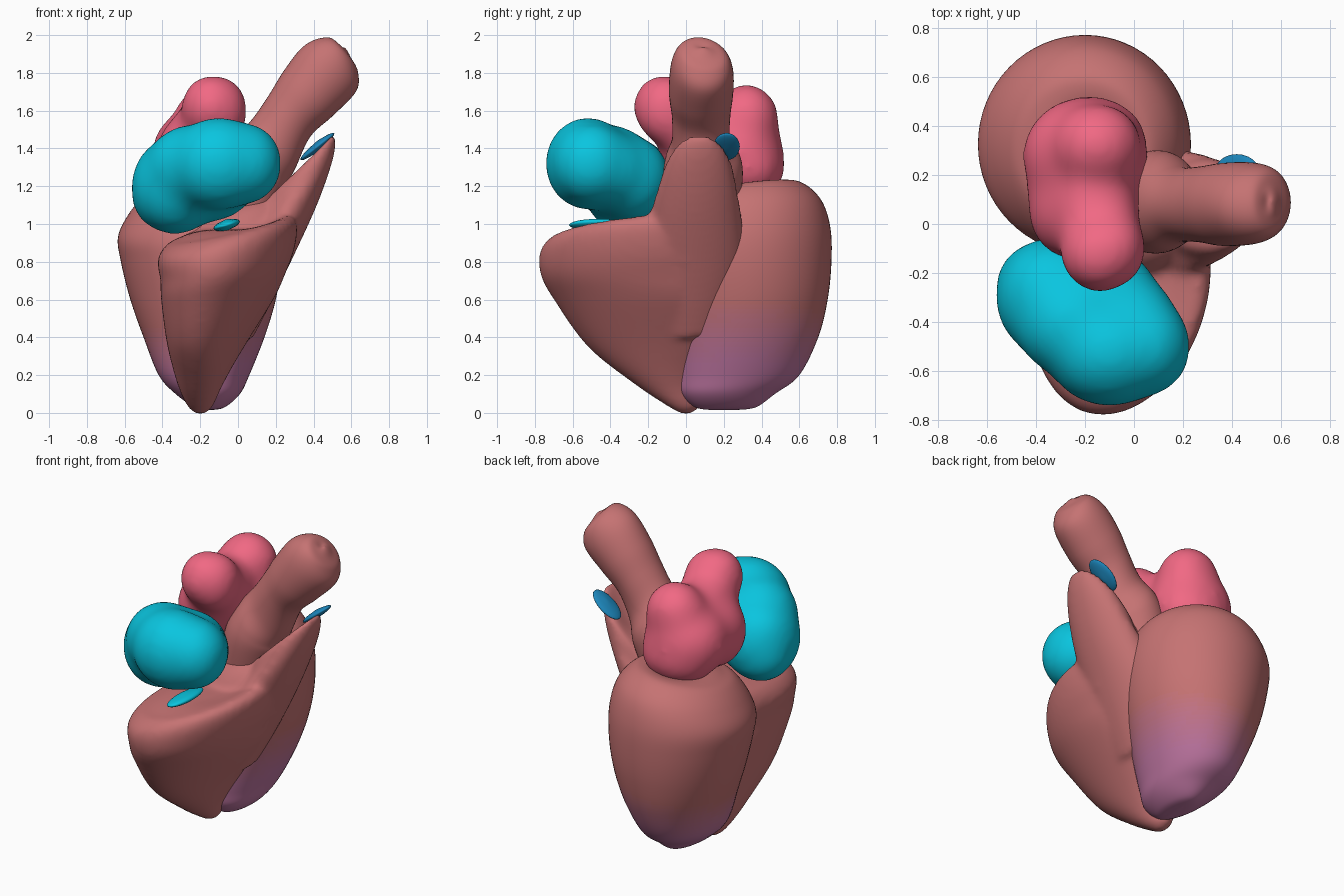
import bpy, bmesh, math
from mathutils import Matrix

FLESH, PURPLE = (0.56, 0.17, 0.17), (0.52, 0.18, 0.36)
CYAN, PINK, BLUE = (0.003, 0.56, 0.74), (0.88, 0.14, 0.23), (0.012, 0.24, 0.50)


def material(name, rgb):
    m = bpy.data.materials.new(name)
    m.diffuse_color = (*rgb, 1)
    return m


def finish(name, bm, mats):
    bmesh.ops.recalc_face_normals(bm, faces=bm.faces)
    for f in bm.faces:
        f.smooth = True
    me = bpy.data.meshes.new(name)
    bm.to_mesh(me)
    bm.free()
    for m in mats:
        me.materials.append(m)
    ob = bpy.data.objects.new(name, me)
    bpy.context.collection.objects.link(ob)
    return ob


def fuse(ob, iterations):
    r = ob.modifiers.new("fuse", 'REMESH')
    r.mode, r.voxel_size, r.use_smooth_shade = 'VOXEL', 0.02, True
    s = ob.modifiers.new("soften", 'SMOOTH')
    s.factor, s.iterations = 0.5, iterations


def spline(p0, p1, p2, p3, t):
    return 0.5 * (2 * p1 + (p2 - p0) * t + (2 * p0 - 5 * p1 + 4 * p2 - p3) * t * t
                  + (3 * p1 - p0 - 3 * p2 + p3) * t ** 3)


# Smooth closed loft; ring = cx, cy, z, half width x, half width y, x shear, tilt x, tilt y
def add_loft(bm, rings, seg=48, steps=6):
    rings = [tuple(r) + (0,) * (8 - len(r)) for r in rings]
    n = len(rings)
    dense = []
    for i in range(n - 1):
        q = [rings[max(0, min(n - 1, i + d))] for d in (-1, 0, 1, 2)]
        dense += [[spline(*c, s / steps) for c in zip(*q)] for s in range(steps)]
    dense.append(rings[-1])
    loops = []
    for cx, cy, z, a, b, k, sx, sy in dense:
        a, b = max(a, 0.003), max(b, 0.003)
        loop = []
        for j in range(seg):
            t = 2 * math.pi * j / seg
            dy = b * math.sin(t)
            dx = a * math.cos(t) + k * dy
            loop.append(bm.verts.new((cx + dx, cy + dy, z + sx * dx + sy * dy)))
        loops.append(loop)
    for lo, hi in zip(loops, loops[1:]):
        for j in range(seg):
            bm.faces.new((lo[j], lo[(j + 1) % seg], hi[(j + 1) % seg], hi[j]))
    bm.faces.new(loops[0])
    bm.faces.new(loops[-1])


def loft(name, ring_sets, mats, pick=None, seg=48, steps=6):
    bm = bmesh.new()
    for rings in ring_sets:
        add_loft(bm, rings, seg, steps)
    if pick:
        for f in bm.faces:
            f.material_index = pick(f.calc_center_median())
    return finish(name, bm, mats)


# Soft organic lump fused from ellipsoids (centre, radii)
def blob(name, parts, mat):
    bm = bmesh.new()
    for x, y, z, a, b, c in parts:
        bmesh.ops.create_icosphere(bm, subdivisions=4, radius=1.05,
                                   matrix=Matrix.Translation((x, y, z)) @ Matrix.Diagonal((a, b, c, 1)))
    fuse(finish(name, bm, [mat]), 80)


flesh = material("muscle", FLESH)

# Left ventricle, fading to purple near the apex
N = 12
fade = [material(f"muscle_fade_{i}", [p + (q - p) * i / (N - 1) for p, q in zip(FLESH, PURPLE)])
        for i in range(N)]


def apex_fade(p):
    return round((N - 1) * max(0, min(1, (0.55 - p.z + 0.2 * p.x) / 0.3)))


loft("left_ventricle", [[
    (-0.15, 0.20, 0.015, 0.01, 0.06),
    (-0.15, 0.21, 0.03, 0.08, 0.16),
    (-0.16, 0.22, 0.10, 0.17, 0.25),
    (-0.18, 0.27, 0.20, 0.24, 0.33),
    (-0.18, 0.31, 0.40, 0.32, 0.39),
    (-0.185, 0.325, 0.60, 0.385, 0.425),
    (-0.195, 0.325, 0.80, 0.425, 0.445),
    (-0.205, 0.325, 0.95, 0.43, 0.44, 0, 0.04, 0.06),
    (-0.20, 0.32, 1.08, 0.38, 0.40, 0, 0.08, 0.1),
    (-0.20, 0.31, 1.17, 0.30, 0.32, 0, 0.1, 0.12),
    (-0.20, 0.31, 1.195, 0.22, 0.23, 0, 0.1, 0.12),
    (-0.20, 0.31, 1.19, 0.10, 0.10)]], fade, apex_fade, seg=64, steps=8)

# Right ventricle, its slanted outflow, and the bridge under the aorta, fused
right = loft("right_ventricle", [[
    (-0.20, 0.00, -0.005, 0.02, 0.03),
    (-0.20, -0.01, 0.03, 0.065, 0.08),
    (-0.20, -0.08, 0.15, 0.12, 0.19),
    (-0.17, -0.16, 0.35, 0.20, 0.36, 0.1),
    (-0.11, -0.225, 0.60, 0.29, 0.475, 0.14),
    (-0.08, -0.26, 0.72, 0.325, 0.505, 0.12, 0.05),
    (-0.065, -0.265, 0.82, 0.355, 0.515, 0.12, 0.1),
    (-0.05, -0.26, 0.91, 0.36, 0.50, 0.12, 0.18, 0.04),
    (-0.04, -0.25, 0.965, 0.33, 0.455, 0.1, 0.2, 0.06),
    (-0.04, -0.25, 0.98, 0.27, 0.38, 0.1, 0.2, 0.08),
    (-0.04, -0.25, 0.97, 0.12, 0.18)], [
    (0.00, 0.02, 0.40, 0.08, 0.16),
    (0.07, 0.04, 0.72, 0.19, 0.27, 0, 0.2),
    (0.19, 0.05, 1.00, 0.235, 0.25, 0, 0.5),
    (0.28, 0.06, 1.16, 0.225, 0.21, 0, 0.85),
    (0.30, 0.07, 1.27, 0.215, 0.175, 0, 0.95),
    (0.30, 0.07, 1.27, 0.16, 0.13, 0, 0.95),
    (0.29, 0.07, 1.24, 0.04, 0.04, 0, 0.6)], [
    (-0.02, 0.00, 0.80, 0.30, 0.22),
    (0.00, 0.03, 0.98, 0.28, 0.24, 0, 0.1, 0.1),
    (0.02, 0.06, 1.10, 0.22, 0.20, 0, 0.2, 0.15),
    (0.02, 0.07, 1.14, 0.12, 0.10, 0, 0.2, 0.15)]], [flesh])
fuse(right, 8)

# Aorta with a wide root, a narrower waist and a slanted rounded end
loft("aorta", [[
    (0.03, 0.09, 1.06, 0.18, 0.19),
    (0.08, 0.09, 1.24, 0.18, 0.21, 0, -0.3),
    (0.13, 0.09, 1.34, 0.14, 0.20, 0, -0.8),
    (0.195, 0.08, 1.435, 0.115, 0.155, 0, -1.1),
    (0.275, 0.08, 1.575, 0.11, 0.155, 0, -1.0),
    (0.375, 0.08, 1.695, 0.13, 0.17, 0, -0.92),
    (0.485, 0.085, 1.82, 0.14, 0.165, 0, -0.85, -0.1),
    (0.545, 0.09, 1.895, 0.09, 0.13, 0, -1.0, -0.15),
    (0.555, 0.09, 1.925, 0.04, 0.06, 0, -1.0, -0.15),
    (0.556, 0.09, 1.935, 0.005, 0.005)]], [flesh])

# Atria
cyan = material("right_atrium", CYAN)
blob("right_atrium", [
    (-0.33, -0.30, 1.20, 0.23, 0.24, 0.25),
    (-0.25, -0.40, 1.30, 0.23, 0.22, 0.22),
    (-0.33, -0.28, 1.27, 0.21, 0.20, 0.18),
    (-0.10, -0.52, 1.32, 0.25, 0.22, 0.24),
    (0.04, -0.50, 1.32, 0.19, 0.20, 0.21),
    (-0.36, -0.24, 1.14, 0.20, 0.17, 0.18),
    (-0.13, -0.29, 1.24, 0.22, 0.20, 0.22),
    (-0.02, -0.39, 1.29, 0.19, 0.18, 0.19)], cyan)
blob("left_atrium", [
    (-0.14, -0.12, 1.62, 0.16, 0.16, 0.17),
    (-0.09, -0.10, 1.60, 0.14, 0.16, 0.18),
    (-0.16, 0.05, 1.50, 0.18, 0.22, 0.18),
    (-0.25, 0.06, 1.36, 0.18, 0.20, 0.22),
    (-0.20, 0.15, 1.36, 0.23, 0.22, 0.20),
    (-0.20, 0.28, 1.38, 0.25, 0.23, 0.23),
    (-0.18, 0.33, 1.30, 0.23, 0.19, 0.18),
    (-0.15, 0.32, 1.56, 0.18, 0.17, 0.18)], material("left_atrium", PINK))


# Valve leaflets
def leaflet(name, x, y, z, a, b, tilt, mat):
    loft(name, [[(x, y, z + d, a * w, b * w, 0, tilt) for d, w in
                 ((-0.03, 0.1), (-0.018, 0.75), (0, 1), (0.018, 0.75), (0.03, 0.1))]], [mat], seg=24, steps=3)


leaflet("pulmonary_valve", 0.42, 0.215, 1.41, 0.09, 0.07, 0.75, material("pulmonary_valve", BLUE))
leaflet("tricuspid_valve", -0.06, -0.46, 0.995, 0.07, 0.16, 0.25, cyan)
